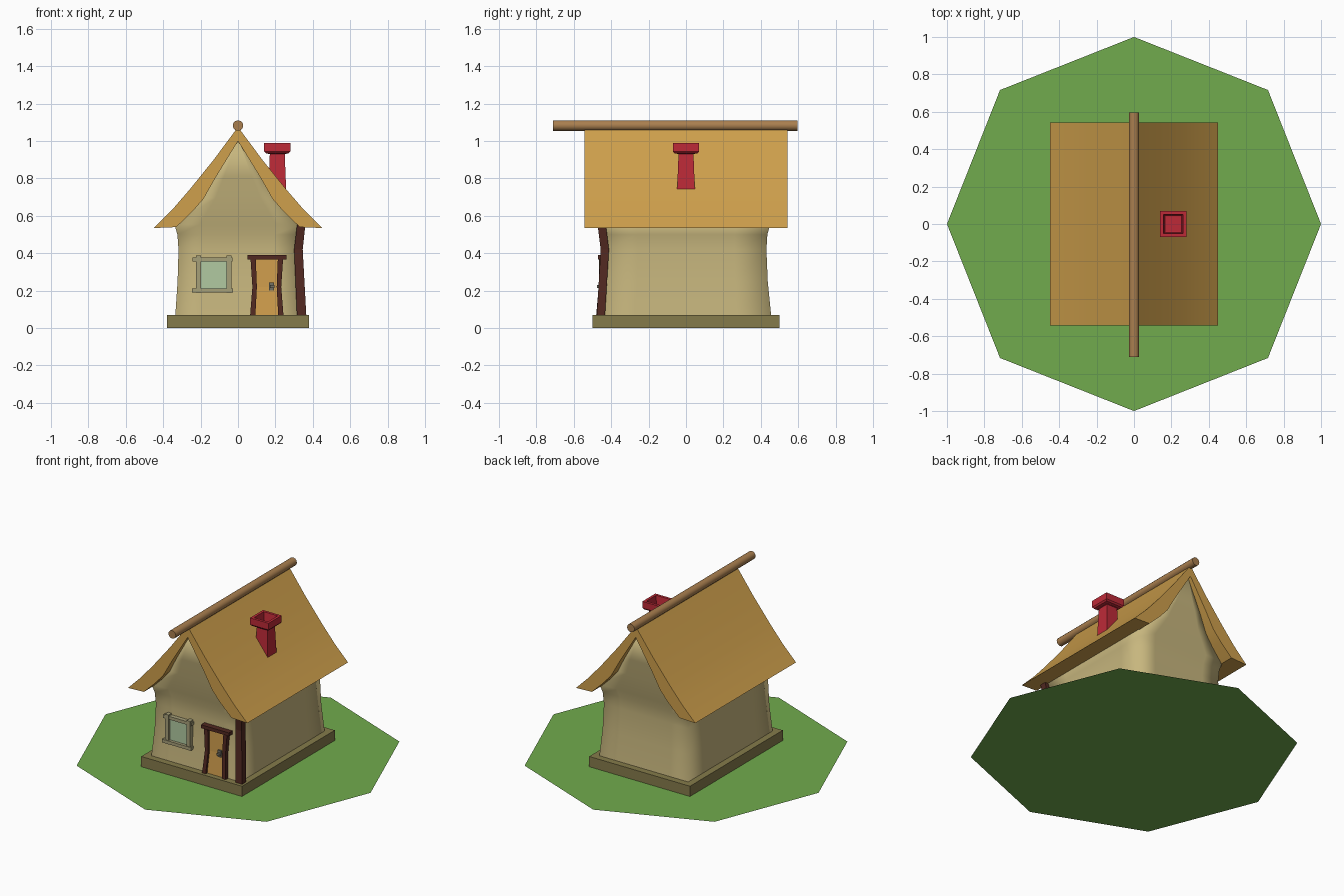
import bpy, bmesh, math

if "Cube" in bpy.data.objects:
    bpy.data.objects.remove(bpy.data.objects["Cube"])


def material(name, r, g, b):
    m = bpy.data.materials.new(name)
    m.diffuse_color = [(c / 255) ** 2.2 for c in (r, g, b)] + [1]
    m.use_nodes = True
    m.node_tree.nodes["Principled BSDF"].inputs["Base Color"].default_value = m.diffuse_color
    return m


GRASS = material("grass", 112, 170, 78)
STONE = material("stone", 132, 122, 76)
PLASTER = material("plaster", 198, 181, 125)
THATCH = material("thatch", 205, 158, 77)
POLE = material("pole_wood", 168, 126, 80)
BRICK = material("brick", 188, 46, 58)
DARK = material("dark_wood", 82, 45, 38)
DOOR = material("door_wood", 205, 155, 77)
FRAME = material("frame_wood", 165, 158, 120)
GLASS = material("glass", 175, 200, 160)
METAL = material("metal", 115, 112, 100)


def loft(name, rings, mat, caps=(True, True), smooth=None):
    """Skin a list of equal-length point rings; smooth is an angle in degrees."""
    bm = bmesh.new()
    rows = [[bm.verts.new(p) for p in ring] for ring in rings]
    n = len(rows[0])
    for a, b in zip(rows, rows[1:]):
        for i in range(n):
            j = (i + 1) % n
            bm.faces.new((a[i], a[j], b[j], b[i]))
    if caps[0]:
        bm.faces.new(rows[0][::-1])
    if caps[1]:
        bm.faces.new(rows[-1])
    bmesh.ops.recalc_face_normals(bm, faces=bm.faces)
    me = bpy.data.meshes.new(name)
    bm.to_mesh(me)
    bm.free()
    ob = bpy.data.objects.new(name, me)
    bpy.context.collection.objects.link(ob)
    me.materials.append(mat)
    if smooth:
        bpy.ops.object.select_all(action='DESELECT')
        ob.select_set(True)
        bpy.context.view_layer.objects.active = ob
        bpy.ops.object.shade_smooth_by_angle(angle=math.radians(smooth))
    return ob


def rect(cx, cy, hx, hy, z, cuts=()):
    """Rectangular ring at height z, with extra points at the given edge fractions."""
    t = [-1, *cuts]
    pts = [(u, -1) for u in t] + [(1, u) for u in t]
    pts += [(-u, 1) for u in t] + [(-1, -u) for u in t]
    return [(cx + u * hx, cy + v * hy, z) for u, v in pts]


def stack(name, sections, mat, **kw):
    return loft(name, [rect(*s) for s in sections], mat, **kw)


def bar(name, x0, x1, y0, y1, z0, z1, mat):
    c = ((x0 + x1) / 2, (y0 + y1) / 2, (x1 - x0) / 2, (y1 - y0) / 2)
    return stack(name, [(*c, z0), (*c, z1)], mat)


# grass: flat octagon
bpy.ops.mesh.primitive_circle_add(vertices=8, radius=1, fill_type='NGON')
grass = bpy.context.object
grass.name = "grass"
for v in grass.data.vertices:
    if abs(v.co.x) > 0.1 and abs(v.co.y) > 0.1:
        v.co *= 1.013
grass.data.materials.append(GRASS)

# foundation slab
bar("foundation", -.38, .38, -.5, .5, 0, .07, STONE)

# walls: pinched waist, gables leaning outwards to the peak
levels = [(.335, .455, .07), (.323, .437, .25), (.318, .43, .42), (.324, .435, .5),
          (.34, .45, .555), (.2, .473, .695), (.125, .492, .81), (.003, .52, 1.01)]
loft("walls", [rect(0, 0, hx, hy, z, (-.6, 0, .6)) for hx, hy, z in levels],
     PLASTER, caps=(False, True), smooth=120)

# roof: mirrored curved profile extruded along y
outer = [(.45, .535), (.35, .635), (.255, .745), (.13, .9), (0, 1.075)]
inner = [(0, 1.0), (.12, .805), (.185, .69), (.245, .622), (.33, .54)]
profile = (outer + [(-x, z) for x, z in outer[-2::-1]]
           + [(-x, z) for x, z in inner[::-1]] + inner[1:])
loft("roof", [[(x, y, z) for x, z in profile] for y in (-.543, .543)], THATCH, smooth=40)

# ridge pole
bpy.ops.mesh.primitive_cylinder_add(vertices=12, radius=.028, depth=1.305,
                                    location=(0, -.0575, 1.083), rotation=(math.pi / 2, 0, 0))
pole = bpy.context.object
pole.name = "ridge_pole"
pole.data.materials.append(POLE)
bpy.ops.object.shade_smooth_by_angle(angle=math.radians(40))

# chimney with flared cap and hollow top
stack("chimney", [(.21, 0, h, h, z) for h, z in
                  [(.05, .68), (.047, .75), (.04, .93), (.062, .935), (.07, .945),
                   (.07, .99), (.052, .99), (.045, .93)]], BRICK)

# bent corner post, front right
stack("corner_post", [(.34, -.455, .025, .022, .07), (.323, -.434, .023, .022, .42),
                      (.34, -.453, .022, .022, .57)], DARK)

# door, frame and latch, following the lean of the wall
stack("door", [(.155, -.445, .075, .02, .07), (.155, -.43, .07, .02, .22),
               (.155, -.425, .075, .02, .375)], DOOR)
for name, x, s in (("door_post_left", .081, 1), ("door_post_right", .227, -1)):
    stack(name, [(x - .002 * s, -.45, .014, .03, .07), (x + .008 * s, -.437, .012, .03, .22),
                 (x, -.432, .014, .03, .37)], DARK)
bar("door_lintel", .05, .26, -.47, -.41, .367, .39, DARK)
bar("latch_plate", .167, .193, -.46, -.44, .2, .245, METAL)
bar("latch_knob", .172, .196, -.475, -.455, .215, .23, METAL)

# window
bar("window_glass", -.21, -.05, -.448, -.42, .2, .365, GLASS)
for name, x in (("window_side_left", -.212), ("window_side_right", -.049)):
    bar(name, x - .013, x + .013, -.464, -.415, .187, .387, FRAME)
bar("window_head", -.242, -.03, -.46, -.415, .355, .377, FRAME)
bar("window_sill", -.245, -.028, -.468, -.415, .19, .212, FRAME)
